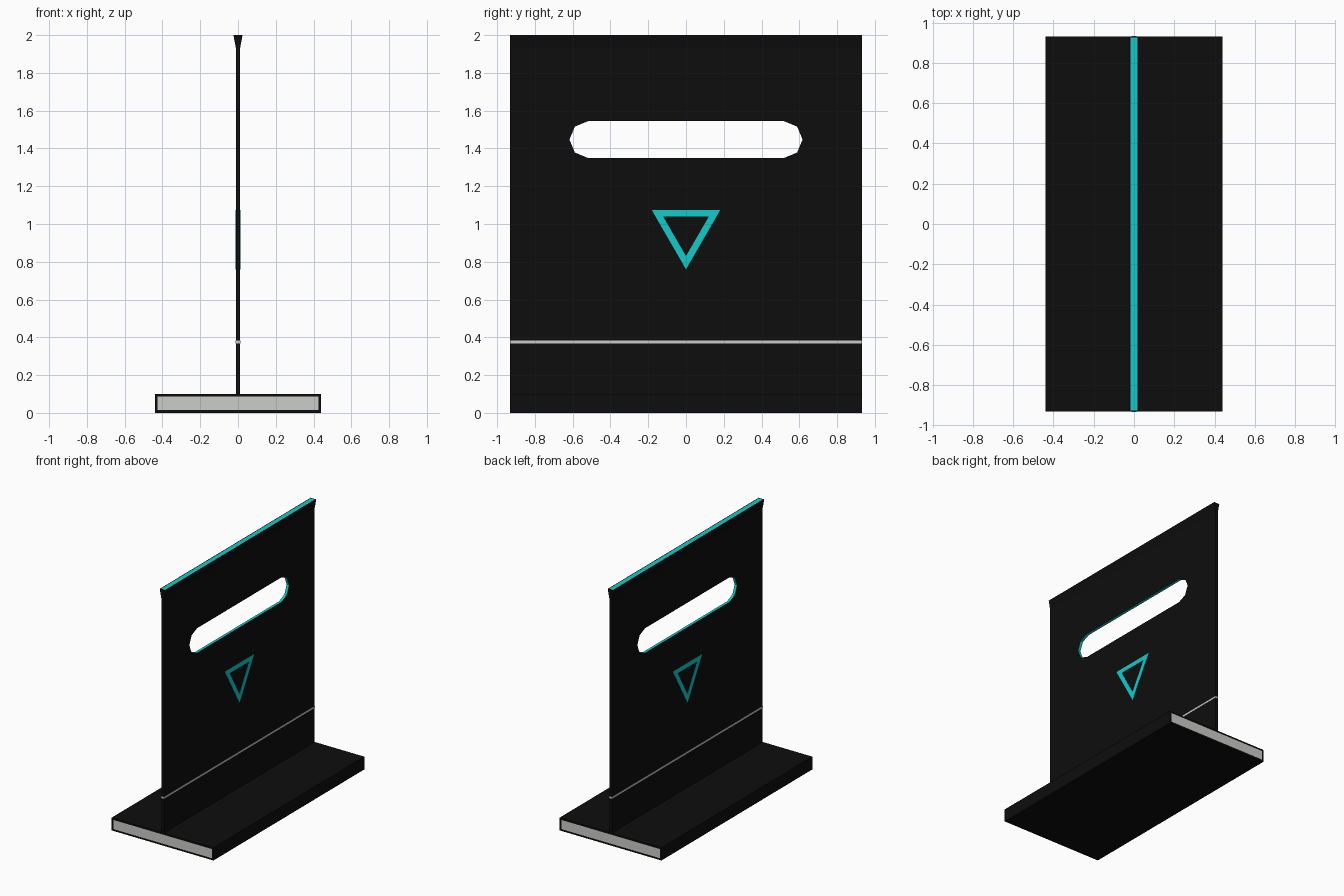
import bpy, bmesh, math

cube = bpy.data.objects.get("Cube")
if cube:
    bpy.data.objects.remove(cube, do_unlink=True)


def material(name, rgb):
    m = bpy.data.materials.new(name)
    m.use_nodes = True
    m.diffuse_color = (*rgb, 1)
    m.node_tree.nodes["Principled BSDF"].inputs["Base Color"].default_value = (*rgb, 1)
    return m


BLACK = material("black", (0.004, 0.004, 0.004))
TEAL = material("teal", (0.006, 0.6, 0.6))
GREY = material("light grey", (0.6, 0.61, 0.58))

HALF_Y = 0.932   # half length of the wall and base
WALL_X = 0.011   # half thickness of the wall


def finish(name, bm, *mats):
    bmesh.ops.recalc_face_normals(bm, faces=bm.faces)
    mesh = bpy.data.meshes.new(name)
    bm.to_mesh(mesh)
    bm.free()
    for m in mats:
        mesh.materials.append(m)
    ob = bpy.data.objects.new(name, mesh)
    bpy.context.collection.objects.link(ob)
    return ob


def prism(points, offset):
    """Polygon of 3D points pushed along an offset vector."""
    bm = bmesh.new()
    face = bm.faces.new([bm.verts.new(p) for p in points])
    moved = bmesh.ops.extrude_face_region(bm, geom=[face])["geom"]
    bmesh.ops.translate(bm, vec=offset, verts=[v for v in moved if isinstance(v, bmesh.types.BMVert)])
    bmesh.ops.recalc_face_normals(bm, faces=bm.faces)
    return bm


def box(hx, hy, z0, z1):
    return prism([(-hx, -hy, z0), (hx, -hy, z0), (hx, hy, z0), (-hx, hy, z0)], (0, 0, z1 - z0))


def inset_faces(bm, test, width):
    """Inset the faces that pass the test and give them the second colour."""
    faces = [f for f in bm.faces if test(f.normal)]
    bmesh.ops.inset_individual(bm, faces=faces, thickness=width)
    for f in faces:
        f.material_index = 1


# Base slab with light panels in both ends
bm = box(0.44, HALF_Y, 0, 0.1)
inset_faces(bm, lambda n: abs(n.y) > 0.9, 0.02)
finish("base", bm, BLACK, GREY)

# Upright wall with a flared top edge and a teal strip along it
side = [(WALL_X, 0.09), (WALL_X, 1.93), (0.024, 2.0)]
profile = side + [(-x, z) for x, z in reversed(side)]
bm = prism([(x, -HALF_Y, z) for x, z in profile], (0, 2 * HALF_Y, 0))
inset_faces(bm, lambda n: n.z > 0.9, 0.009)
wall = finish("wall", bm, BLACK, TEAL)

# Handle slot with eight-sided ends, lined in teal
slot = []
for end in (1, -1):
    for i in range(5):
        a = math.radians(-90 + 45 * i)
        slot.append((-0.1, end * (0.52 + 0.097 * math.cos(a)), 1.447 + end * 0.097 * math.sin(a)))
cutter = finish("slot_cutter", prism(slot, (0.2, 0, 0)), TEAL)
cutter.hide_render = True
cut = wall.modifiers.new("slot", "BOOLEAN")
cut.operation = "DIFFERENCE"
cut.solver = "EXACT"
cut.material_mode = "TRANSFER"
cut.object = cutter
bpy.context.view_layer.objects.active = wall
bpy.ops.object.modifier_apply(modifier=cut.name)
bpy.data.objects.remove(cutter, do_unlink=True)

# Thin light band around the wall
finish("band", box(WALL_X + 0.002, HALF_Y + 0.001, 0.368, 0.382), GREY)

# Triangular frame on each side of the wall
for name, sx in (("left_triangle", 1), ("right_triangle", -1)):
    bm = bmesh.new()
    x0, x1 = sx * (WALL_X - 0.003), sx * (WALL_X + 0.002)
    rings = []
    for r, x in ((0.21, x0), (0.21, x1), (0.14, x1), (0.14, x0)):
        angles = [math.radians(-90 + 120 * i) for i in range(3)]
        rings.append([bm.verts.new((x, r * math.cos(a), 0.97 + r * math.sin(a))) for a in angles])
    for k in range(4):
        a, b = rings[k], rings[(k + 1) % 4]
        for i in range(3):
            j = (i + 1) % 3
            bm.faces.new((a[i], a[j], b[j], b[i]))
    finish(name, bm, TEAL)
